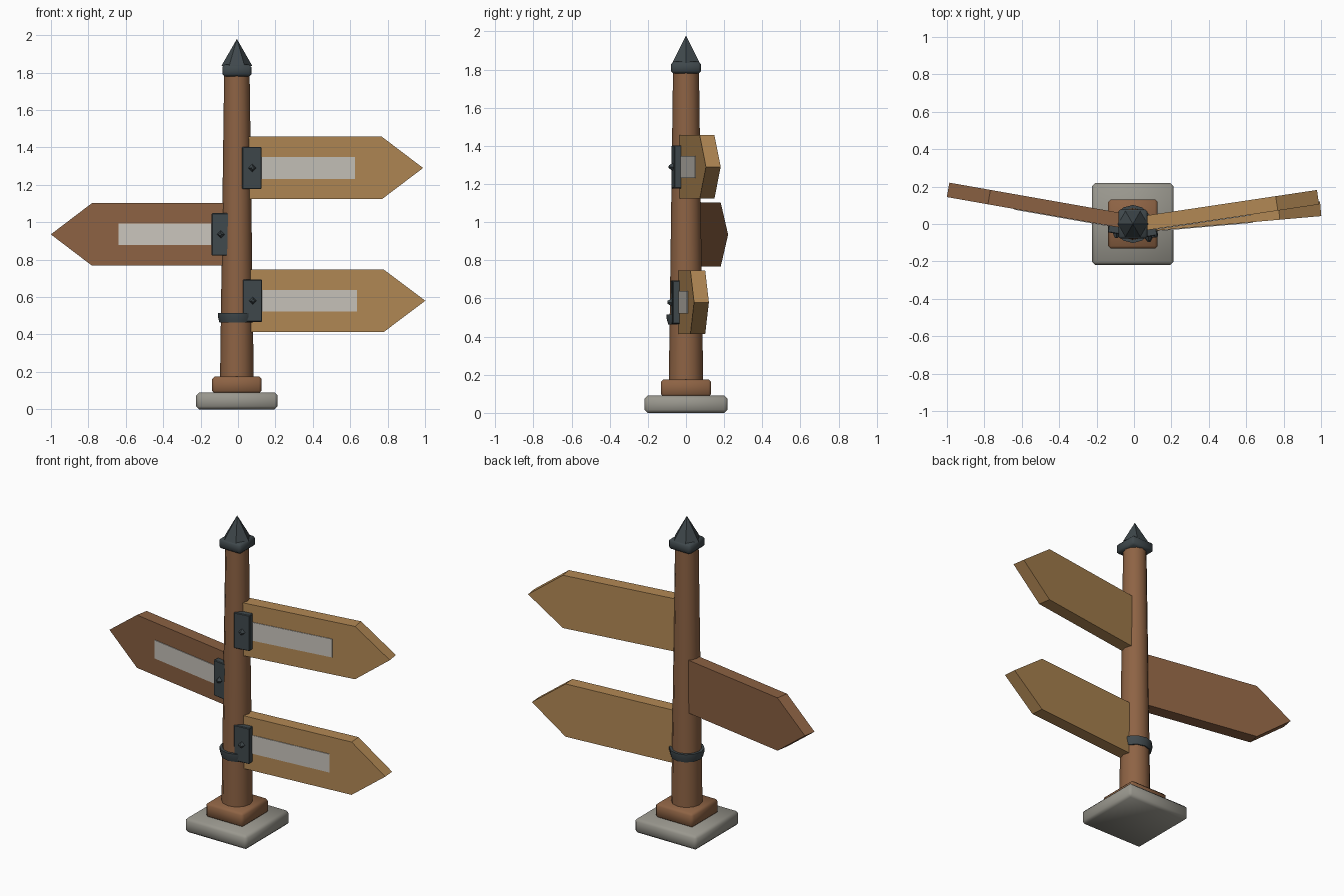
import bpy, bmesh
from math import radians, cos, sin, pi
from mathutils import Matrix

if "Cube" in bpy.data.objects:
    bpy.data.objects.remove(bpy.data.objects["Cube"])


def material(name, rgb):
    m = bpy.data.materials.new(name)
    m.diffuse_color = (*rgb, 1)
    m.use_nodes = True
    m.node_tree.nodes["Principled BSDF"].inputs["Base Color"].default_value = m.diffuse_color
    return m


wood = material("post_wood", (0.27, 0.125, 0.058))
tan = material("tan_wood", (0.45, 0.25, 0.09))
brown = material("brown_wood", (0.26, 0.12, 0.055))
metal = material("dark_metal", (0.05, 0.065, 0.072))
pale = material("pale_plate", (0.58, 0.55, 0.5))
stone = material("stone", (0.32, 0.31, 0.27))
CX = -0.006  # post axis


def finish(name, bm, mat, matrix=None, smooth=None):
    bmesh.ops.recalc_face_normals(bm, faces=bm.faces)
    me = bpy.data.meshes.new(name)
    bm.to_mesh(me)
    bm.free()
    ob = bpy.data.objects.new(name, me)
    bpy.context.collection.objects.link(ob)
    me.materials.append(mat)
    if matrix:
        ob.matrix_world = matrix
    if smooth:
        bpy.ops.object.select_all(action='DESELECT')
        ob.select_set(True)
        bpy.context.view_layer.objects.active = ob
        if smooth >= 180:
            bpy.ops.object.shade_smooth()
        else:
            bpy.ops.object.shade_smooth_by_angle(angle=radians(smooth))
    return ob


def box(name, lo, hi, mat, matrix=None, bevel=0, smooth=None):
    bm = bmesh.new()
    size = [b - a for a, b in zip(lo, hi)]
    mid = [(a + b) / 2 for a, b in zip(lo, hi)]
    bmesh.ops.create_cube(bm, size=1, matrix=Matrix.Translation(mid) @ Matrix.Diagonal((*size, 1)))
    if bevel:
        bmesh.ops.bevel(bm, geom=bm.edges[:], offset=bevel, segments=1, affect='EDGES')
    return finish(name, bm, mat, matrix, smooth)


def lathe(name, profile, sides, mat, closed=False, smooth=None):
    # rings of (radius, z) joined around the post axis
    bm = bmesh.new()
    rings = [[bm.verts.new((CX + r * sin(2 * pi * i / sides), r * cos(2 * pi * i / sides), z))
              for i in range(sides)] for r, z in profile]
    pairs = list(zip(rings, rings[1:] + rings[:1]))
    for a, b in (pairs if closed else pairs[:-1]):
        for i in range(sides):
            j = (i + 1) % sides
            bm.faces.new((a[i], a[j], b[j], b[i]))
    if not closed:
        bm.faces.new(rings[0])
        bm.faces.new(rings[-1])
    bmesh.ops.remove_doubles(bm, verts=bm.verts, dist=1e-5)
    return finish(name, bm, mat, None, smooth)


def square_block(name, half, z0, z1, mat, bevel):
    box(name, (CX - half, -half, z0), (CX + half, half, z1), mat, None, bevel, 180)


# stepped base, post and cap
square_block("stone_base", 0.218, 0, 0.09, stone, 0.016)
square_block("wood_plinth", 0.132, 0.085, 0.176, wood, 0.014)
lathe("post", [(0.09, 0.165), (0.068, 1.8)], 12, wood, smooth=40)
square_block("cap_collar", 0.078, 1.78, 1.842, metal, 0.012)

# six-sided cap spire
bm = bmesh.new()
bmesh.ops.create_cone(bm, cap_ends=True, segments=6, radius1=0.083, radius2=0, depth=0.145,
                      matrix=Matrix.Translation((CX, 0, 1.9075)) @ Matrix.Rotation(pi / 2, 4, 'Z'))
finish("cap_spire", bm, metal)

# metal band round the post
lathe("post_band", [(0.08, 0.463), (0.093, 0.463), (0.102, 0.497), (0.102, 0.515), (0.08, 0.515)],
      12, metal, closed=True, smooth=35)


def sign(tag, x, y, z, side, angle, mat):
    # local axes: x outwards along the board, y into its thickness, z up
    m = (Matrix.Translation((x, y, z)) @ Matrix.Rotation(radians(angle) * side, 4, 'Z'))
    half, thick, shoulder, tip = 0.167, 0.078, 0.722, 0.945
    outline = [(0, -half), (shoulder, -half), (tip, 0), (shoulder, half), (0, half)]
    bm = bmesh.new()
    face = bm.faces.new([bm.verts.new((u * side, 0, w)) for u, w in outline])
    ext = bmesh.ops.extrude_face_region(bm, geom=[face])
    bmesh.ops.translate(bm, vec=(0, thick, 0),
                        verts=[v for v in ext['geom'] if isinstance(v, bmesh.types.BMVert)])
    finish(tag + "_board", bm, mat, m)

    def span(a, b):
        return sorted((a * side, b * side))

    a, b = span(0.05, 0.577)
    box(tag + "_plate", (a, -0.004, -0.058), (b, 0.004, 0.058), pale, m)
    a, b = span(-0.037, 0.066)
    box(tag + "_bracket", (a, -0.036, -0.113), (b, 0.01, 0.113), metal, m, 0.004)
    # small faceted bolt head
    bm = bmesh.new()
    bmesh.ops.create_cone(bm, cap_ends=True, segments=4, radius1=0.022, radius2=0.008, depth=0.024,
                          matrix=Matrix.Translation((0.016 * side, -0.046, 0)) @ Matrix.Rotation(pi / 2, 4, 'X'))
    finish(tag + "_bolt", bm, metal, m)


sign("upper_right", 0.055, -0.035, 1.29, 1, 8.5, tan)
sign("middle_left", -0.07, -0.02, 0.935, -1, 10, brown)
sign("lower_right", 0.06, -0.04, 0.58, 1, 5, tan)
